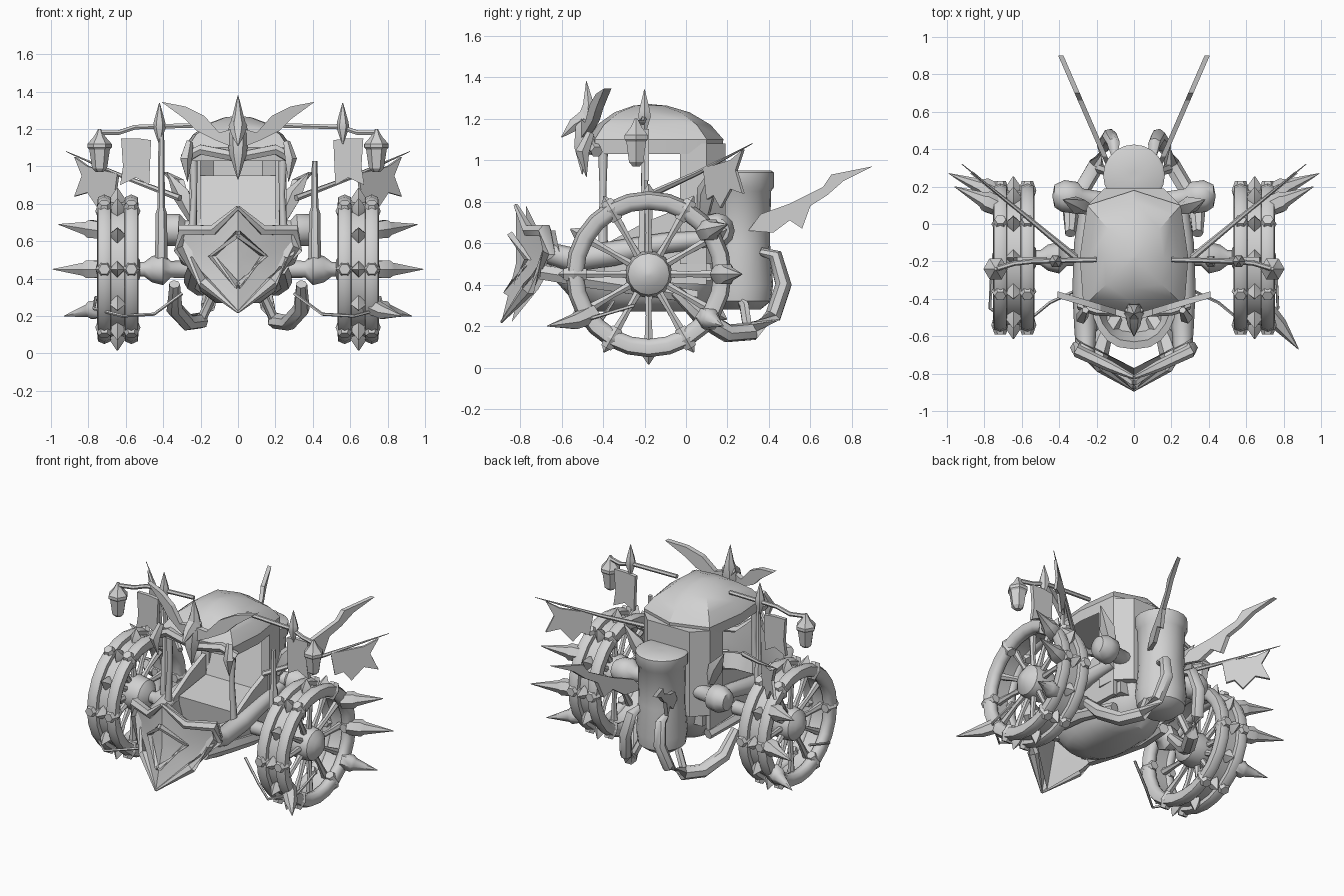
import bpy, bmesh, math
from mathutils import Vector, Matrix

if "Cube" in bpy.data.objects:
    bpy.data.objects.remove(bpy.data.objects["Cube"])

grey = bpy.data.materials.new("stone_grey")
grey.diffuse_color = (0.64, 0.64, 0.64, 1)
grey.use_nodes = True
grey.node_tree.nodes["Principled BSDF"].inputs["Base Color"].default_value = grey.diffuse_color
SIDES = (("left", -1), ("right", 1))


def finish(name, bm, angle=40):
    bmesh.ops.remove_doubles(bm, verts=bm.verts, dist=1e-5)
    bmesh.ops.recalc_face_normals(bm, faces=bm.faces)
    me = bpy.data.meshes.new(name)
    bm.to_mesh(me)
    bm.free()
    me.materials.append(grey)
    ob = bpy.data.objects.new(name, me)
    bpy.context.collection.objects.link(ob)
    bpy.ops.object.select_all(action='DESELECT')
    ob.select_set(True)
    bpy.context.view_layer.objects.active = ob
    bpy.ops.object.shade_smooth_by_angle(angle=math.radians(angle))
    return ob


def add_loft(bm, rings, closed=False):
    """Skin a list of equal-length point rings."""
    vs = [[bm.verts.new(p) for p in r] for r in rings]
    n = len(vs[0])
    pairs = list(zip(vs, vs[1:])) + ([(vs[-1], vs[0])] if closed else [])
    for a, b in pairs:
        for i in range(n):
            j = (i + 1) % n
            bm.faces.new((a[i], a[j], b[j], b[i]))
    if not closed:
        bm.faces.new(vs[0])
        bm.faces.new(vs[-1])


def add_tube(bm, pts, radii, n=8):
    """Tapering round bar through the points."""
    pts = [Vector(p) for p in pts]
    rings = []
    for i, p in enumerate(pts):
        t = (pts[min(i + 1, len(pts) - 1)] - pts[max(i - 1, 0)]).normalized()
        ref = Vector((0, 0, 1)) if abs(t.z) < 0.8 else Vector((0, 1, 0))
        u = t.cross(ref).normalized()
        w = t.cross(u)
        rings.append([p + radii[i] * (u * math.cos(k * math.tau / n) + w * math.sin(k * math.tau / n))
                      for k in range(n)])
    add_loft(bm, rings)


def tube(name, pts, radii, n=8):
    bm = bmesh.new()
    if not isinstance(radii, (list, tuple)):
        radii = [radii] * len(pts)
    add_tube(bm, pts, radii, n)
    return finish(name, bm, 50)


def lathe(name, prof, centre, n=20, axis='Z', closed=False, angle=40):
    """Spin (radius, height) pairs about an axis."""
    bm = bmesh.new()
    rings = [[(r * math.cos(k * math.tau / n), r * math.sin(k * math.tau / n), h) for k in range(n)]
             for r, h in prof]
    add_loft(bm, rings, closed)
    m = Matrix.Translation(centre)
    if axis == 'X':
        m = m @ Matrix.Rotation(math.pi / 2, 4, 'Y')
    bm.transform(m)
    return finish(name, bm, angle)


def plate(name, pts, thick):
    """Flat outline thickened along a vector."""
    bm = bmesh.new()
    d = Vector(thick) / 2
    add_loft(bm, [[Vector(p) - d for p in pts], [Vector(p) + d for p in pts]])
    return finish(name, bm, 20)


# Carriage tub with a recessed footwell
def oval(rx, y0, y1, z, n=24):
    c, ry = (y0 + y1) / 2, (y1 - y0) / 2
    f = lambda v: math.copysign(abs(v) ** 0.8, v)
    return [(rx * f(math.cos(k * math.tau / n)), c + ry * f(math.sin(k * math.tau / n)), z) for k in range(n)]


bm = bmesh.new()
add_loft(bm, [oval(.12, -.42, .05, .27), oval(.2, -.55, .12, .33), oval(.235, -.64, .18, .43),
              oval(.25, -.67, .2, .56), oval(.22, -.63, .16, .57), oval(.19, -.58, .1, .44)])
finish("carriage_tub", bm)

# Seat, slanted backrest and rear cabin shell
plate("seat", [(0, -.32, .42), (0, -.34, .6), (0, -.05, .64), (0, .06, .95), (0, .12, .95), (0, .12, .42)], (.42, 0, 0))
wall = [(-.26, -.03), (-.25, .1), (-.16, .19), (.16, .19), (.25, .1), (.26, -.03),
        (.2, -.03), (.2, .07), (.13, .13), (-.13, .13), (-.2, .07), (-.2, -.03)]
plate("cabin_shell", [(x, y, .79) for x, y in wall], (0, 0, .58))

# Faceted domed roof with an overhanging rim
outline = [(0, .18), (.25, .1), (.29, -.18), (.27, -.44), (0, -.48), (-.27, -.44), (-.29, -.18), (-.25, .1)]
bm = bmesh.new()
add_loft(bm, [[(x * s, -.18 + (y + .18) * s, z) for x, y in outline]
              for s, z in ((.9, 1.06), (.98, 1.03), (1, 1.1), (.83, 1.17), (.55, 1.23), (.25, 1.262), (.02, 1.27))])
finish("roof", bm, 25)
tube("roof_front_beam", [(-.29, -.43, 1.04), (-.2, -.46, 1.09), (0, -.47, 1.05), (.2, -.46, 1.09), (.29, -.43, 1.04)], .03, 6)

# Winged crest above the front of the roof
tube("crest_body", [(0, -.5, .93), (0, -.5, 1.06), (0, -.48, 1.17), (0, -.47, 1.27), (0, -.48, 1.38)],
     [.002, .045, .06, .03, .002], 6)
tube("crest_beak", [(0, -.46, 1.22), (0, -.54, 1.17), (0, -.6, 1.11)], [.05, .035, .003], 6)
wing = [(.02, 1.1), (.12, 1.14), (.22, 1.19), (.28, 1.25), (.41, 1.345), (.28, 1.32), (.18, 1.27), (.1, 1.18), (.03, 1.2)]

# Barrel behind the cabin
lathe("rear_barrel", [(.1, .28), (.15, .32), (.16, .4), (.145, .6), (.15, .85), (.165, .87), (.165, .94), (.15, .95), (.02, .95)],
      (0, .26, 0))

# Pointed prow shield: ridge panels, thick frame and raised diamond
shield = [(0, -.82, .78), (.13, -.76, .66), (.3, -.68, .66), (.31, -.66, .56), (.18, -.76, .38), (0, -.89, .22)]
bm = bmesh.new()
for s in (-1, 1):
    hub = Vector((0, -.82, .5))
    pts = [Vector((s * x, y, z)) for x, y, z in shield]
    for a, b in zip(pts, pts[1:]):
        for d in (0, .05):
            bm.faces.new([bm.verts.new(p + Vector((0, d, 0))) for p in (hub, a, b)])
finish("prow_panel", bm, 20)
for nm, s in SIDES:
    tube(nm + "_prow_frame", [(s * x, y, z) for x, y, z in shield], [.012, .03, .035, .035, .035, .006], 6)
    tube(nm + "_prow_diamond", [(0, -.845, .64), (s * .14, -.76, .52), (0, -.865, .36)], .02, 4)
    tube(nm + "_prow_bracket", [(s * .2, -.72, .5), (s * .17, -.62, .47), (s * .1, -.5, .42)], [.06, .05, .05], 6)

SPOKES = 12
for nm, s in SIDES:
    P = lambda *pts: [(s * x, y, z) for x, y, z in pts]
    wc = Vector((s * .645, -.18, .45))

    def on_wheel(x, r, a):
        return (s * x, wc.y + r * math.cos(a), wc.z + r * math.sin(a))

    # Wheel: twin rounded rims, central band, hub
    for part, off in (("inner_rim", -.075), ("outer_rim", .07)):
        lathe(f"{nm}_wheel_{part}", [(.32, -.025), (.345, -.038), (.385, -.034), (.4, 0), (.385, .034), (.345, .038),
                                     (.32, .025), (.312, 0)],
              wc + Vector((s * off, 0, 0)), 24, 'X', True, 60)
    lathe(nm + "_wheel_band", [(.33, -.05), (.36, -.05), (.36, .05), (.33, .05)], wc, 24, 'X', True)
    hub = [(.05, -.12), (.1, -.08), (.115, 0), (.1, .07), (.06, .1), (.01, .115)]
    lathe(nm + "_wheel_hub", hub if s > 0 else [(r, -h) for r, h in reversed(hub)], wc, 16, 'X')
    # Spokes, tread studs and rim clamps
    spokes, studs, clamps = bmesh.new(), bmesh.new(), bmesh.new()
    for k in range(SPOKES):
        a = k * math.tau / SPOKES + math.pi / 2
        add_tube(spokes, [on_wheel(.66, .08, a), on_wheel(.67, .2, a), on_wheel(.67, .33, a)], [.022, .016, .024], 6)
        add_tube(studs, [on_wheel(.645, .35, a), on_wheel(.645, .38, a), on_wheel(.645, .435, a)], [.045, .04, .003], 4)
        for x in (.57, .715):
            if k % 2:
                add_tube(clamps, [on_wheel(x, .3, a), on_wheel(x, .36, a), on_wheel(x, .41, a)], [.03, .048, .03], 6)
    finish(nm + "_wheel_spokes", spokes, 50)
    finish(nm + "_wheel_studs", studs, 20)
    finish(nm + "_wheel_clamps", clamps, 30)
    # Long side spikes on the trailing half of the rim
    for k, (a, tip) in enumerate(((.65, (.96, .2, .69)), (0, (.99, .27, .45)), (-.65, (.93, .18, .2)))):
        b = Vector(on_wheel(.72, .34, a))
        t = Vector((s * tip[0], tip[1], tip[2]))
        tube(f"{nm}_wheel_spike_{k}", [b, b.lerp(t, .3), b.lerp(t, .38), t], [.05, .055, .04, .002], 6)

    # Axle with collar
    tube(nm + "_axle", P((.15, -.18, .45), (.36, -.18, .45), (.4, -.18, .45), (.46, -.18, .45), (.5, -.18, .45), (.62, -.18, .45)),
         [.05, .045, .085, .07, .04, .04])
    # Side panel and broad rail running to the prow
    plate(nm + "_side_panel", P((.235, -.4, .42), (.235, -.38, .6), (.235, -.2, .7), (.235, 0, .78), (.235, .1, .78), (.235, .1, .4)),
          (.03, 0, 0))
    tube(nm + "_side_rail", P((.25, .1, .62), (.27, -.1, .6), (.27, -.35, .55), (.26, -.55, .52), (.26, -.69, .56)),
         [.04, .05, .06, .06, .05])
    tube(nm + "_lower_rail", P((.2, .05, .34), (.25, -.2, .38), (.24, -.45, .42), (.23, -.7, .46)), [.035, .04, .045, .04], 6)
    # Roof posts and hanging fangs
    tube(nm + "_front_post", P((.25, -.4, .54), (.235, -.4, .85), (.24, -.4, 1.07)), [.025, .016, .025])
    tube(nm + "_roof_fang", P((.26, -.46, 1.13), (.28, -.5, 1.04), (.27, -.48, .92)), [.02, .035, .002], 5)
    tube(nm + "_cabin_leaf", P((.24, .08, .72), (.3, .1, .85), (.38, .13, .97)), [.03, .05, .002], 5)
    # Crest wing
    plate(nm + "_crest_wing", [(s * x, -.5 + x * .3, z) for x, z in wing], (0, .035, 0))
    # Rear bumper hoop
    tube(nm + "_rear_hoop", P((.34, -.05, .37), (.34, .08, .24), (.27, .2, .165), (.2, .32, .175), (.16, .42, .25),
                             (.13, .47, .4), (.11, .43, .54), (.1, .36, .56)), [.03, .045, .045, .045, .04, .04, .035, .02], 7)
    tube(nm + "_hoop_brace", P((.2, .3, .17), (.14, .28, .3), (.1, .25, .36)), .025, 6)
    # Small side tank
    tube(nm + "_side_tank", P((.15, .12, .66), (.28, .14, .66), (.31, .14, .66), (.38, .15, .66), (.425, .15, .66), (.435, .15, .66)),
         [.05, .05, .085, .085, .06, .01], 12)
    # Sweeping jagged rear blade
    blade = [(.3, .66), (.36, .74), (.5, .79), (.66, .87), (.7, .93), (.9, .97), (.76, .9),
             (.68, .83), (.6, .78), (.56, .67), (.5, .71), (.42, .65)]
    plate(nm + "_rear_blade", [(s * (.13 + (y - .3) * .435), y, z) for y, z in blade], (.028, 0, 0))
    # Flag on a slanted pole
    tube(nm + "_flag_pole", P((.31, -.18, .83), (.6, .06, .94), (.92, .32, 1.08)), [.018, .012, .002], 6)
    flag = [(.64, .96), (.72, .98), (.8, 1.0), (.87, 1.05), (.83, .95), (.87, .84), (.8, .86), (.74, .77), (.7, .83), (.66, .81)]
    plate(nm + "_flag", [(s * x, -.15 + (x - .35) * .82, z) for x, z in flag], (-s * .012, .012, 0))
    # Crossbar with finial, cloth banner and lantern
    fx = .42 if s < 0 else .56
    tube(nm + "_lantern_arm", P((.2, -.19, 1.22), (.55, -.2, 1.21), (.64, -.21, 1.18), (.74, -.24, 1.18)), .014, 6)
    tube(nm + "_arm_finial", P((fx, -.2, 1.12), (fx, -.2, 1.21), (fx, -.2, 1.24), (fx, -.2, 1.34)), [.004, .035, .03, .002], 6)
    tube(nm + "_upright_pole", P((.41, -.2, .45), (.41, -.2, .75), (.41, -.2, .78), (.41, -.2, 1.2 if s < 0 else 1.03)),
         [.035, .03, .02, .015], 6)
    x0 = .465 if s < 0 else .51
    banner = [(x0, 1.14), (x0 + .07, 1.15), (x0 + .16, 1.15), (x0 + .15, 1.0), (x0 + .165, .9), (x0 + .08, .94), (x0 + .01, .9)]
    plate(nm + "_banner", [(s * x, -.19, z) for x, z in banner], (0, .025, 0))
    lathe(nm + "_lantern", [(.02, .97), (.04, .99), (.055, 1.09), (.065, 1.1), (.065, 1.12), (.03, 1.16), (.008, 1.2)],
          (s * .74, -.24, 0), 6, angle=20)
    # Loose chain sagging from the wheel to the tub
    tube(nm + "_chain", P((.76, -.25, .3), (.77, -.45, .24), (.62, -.56, .2), (.45, -.42, .21), (.3, -.35, .32)), .009, 5)

# Extra curved spike on the front of one wheel
tube("right_wheel_front_spike", [(.7, -.45, .26), (.78, -.54, .22), (.88, -.67, .2)], [.05, .04, .002], 6)
